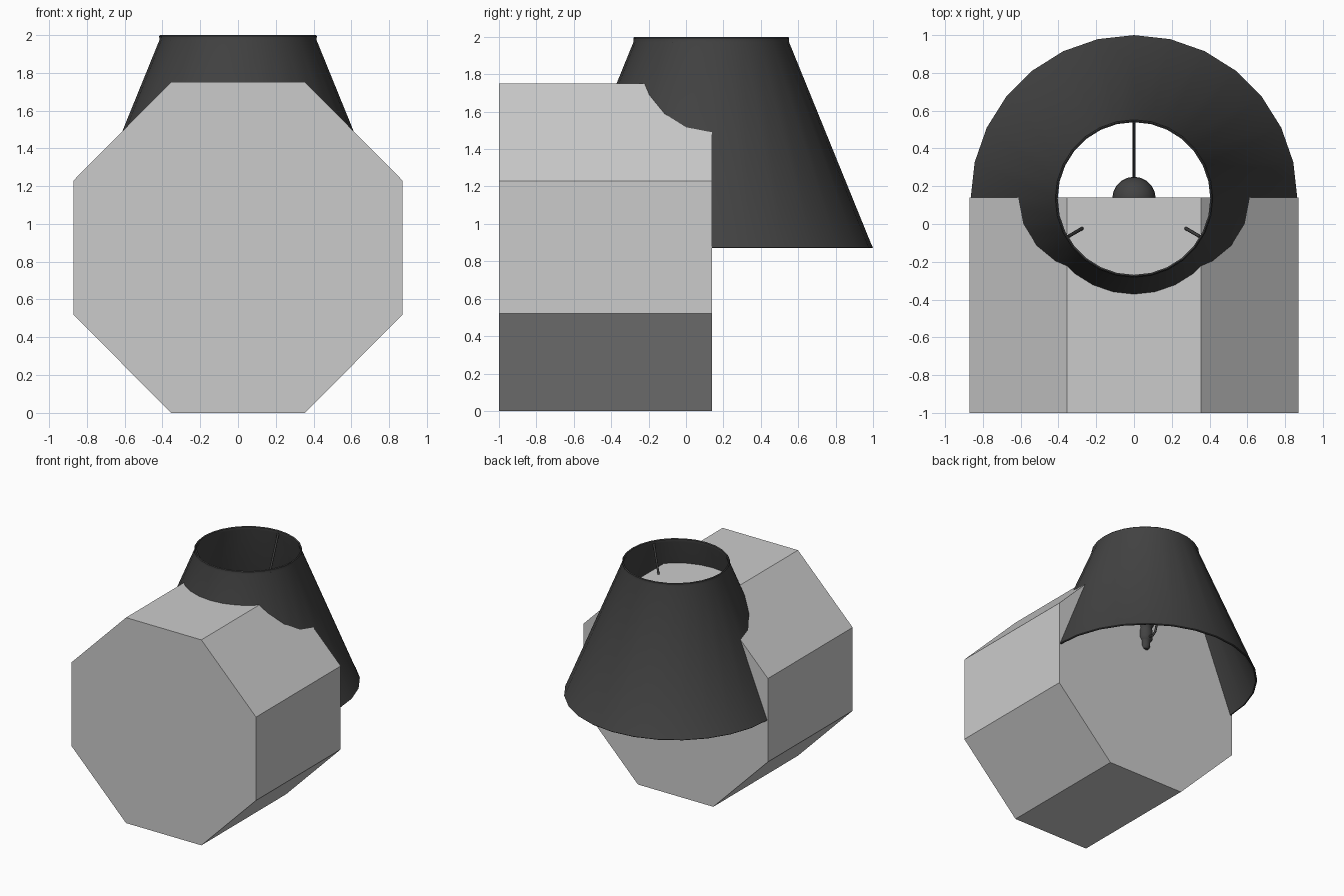
import bpy, bmesh, math
from mathutils import Vector

if "Cube" in bpy.data.objects:
    bpy.data.objects.remove(bpy.data.objects["Cube"])

AXIS_Y = 0.135  # centre line of the lamp

dark = bpy.data.materials.new("dark_fabric")
dark.diffuse_color = (0.055, 0.055, 0.055, 1)
dark.use_nodes = True
dark.node_tree.nodes["Principled BSDF"].inputs["Base Color"].default_value = dark.diffuse_color


def add_object(name, bm, smooth=None, mat=None):
    bmesh.ops.recalc_face_normals(bm, faces=bm.faces)
    me = bpy.data.meshes.new(name)
    bm.to_mesh(me)
    bm.free()
    ob = bpy.data.objects.new(name, me)
    bpy.context.collection.objects.link(ob)
    if mat:
        me.materials.append(mat)
    if smooth:
        bpy.ops.object.select_all(action='DESELECT')
        ob.select_set(True)
        bpy.context.view_layer.objects.active = ob
        bpy.ops.object.shade_smooth_by_angle(angle=math.radians(smooth))
    return ob


def lathe(name, profile, sides, closed=False, smooth=40):
    """Spin (radius, z) points around the lamp axis."""
    bm = bmesh.new()
    vs = [bm.verts.new((0, AXIS_Y + r, z)) for r, z in profile]
    pairs = list(zip(vs, vs[1:])) + ([(vs[-1], vs[0])] if closed else [])
    edges = [bm.edges.new(p) for p in pairs]
    bmesh.ops.spin(bm, geom=vs + edges, cent=(0, AXIS_Y, 0), axis=(0, 0, 1),
                   angle=math.tau, steps=sides, use_merge=True)
    bmesh.ops.remove_doubles(bm, verts=bm.verts, dist=1e-5)
    return add_object(name, bm, smooth, dark)


# Octagonal body: a profile extruded front to back
bm = bmesh.new()
outline = [(0.355, 0), (0.87, 0.52), (0.87, 1.23), (0.355, 1.75)]
outline += [(-x, z) for x, z in reversed(outline)]
face = bm.faces.new([bm.verts.new((x, -1, z)) for x, z in outline])
ext = bmesh.ops.extrude_face_region(bm, geom=[face], use_keep_orig=True)
bmesh.ops.translate(bm, vec=(0, 1.14, 0),
                    verts=[v for v in ext["geom"] if isinstance(v, bmesh.types.BMVert)])
add_object("octagonal_body", bm)

# Tapered shade with a thin wall and rolled rims at both ends
lathe("lamp_shade", [
    (0.865, 0.875), (0.857, 0.888), (0.416, 1.972), (0.417, 1.994), (0.411, 2.0),
    (0.404, 1.994), (0.404, 1.972), (0.846, 0.888), (0.852, 0.87), (0.861, 0.87)],
    28, closed=True)

# Bulb: round head running down into a neck
bulb_z, bulb_r = 1.47, 0.115
head = [(max(bulb_r * math.sin(a), 0), bulb_z + bulb_r * math.cos(a))
        for a in (math.radians(15 * i) for i in range(10))]
lathe("bulb", head + [(0.055, 1.34), (0.045, 1.29)], 20)

# Socket: stepped cup with a narrow rounded end
lathe("socket", [(0, 1.31), (0.055, 1.31), (0.058, 1.235), (0.045, 1.215),
                 (0.038, 1.205), (0.038, 1.165), (0.022, 1.14), (0, 1.135)], 16)

# Three wire arms from the top rim down to the socket
path = [(0.407, 1.975), (0.135, 1.29), (0.118, 1.245), (0.09, 1.225), (0.05, 1.235)]
for i in range(3):
    a = math.radians(90 + 120 * i)
    out = Vector((math.cos(a), math.sin(a), 0))
    side = Vector((-math.sin(a), math.cos(a), 0))
    pts = [out * r + Vector((0, AXIS_Y, z)) for r, z in path]
    bm = bmesh.new()
    rings = []
    for k, p in enumerate(pts):
        t = (pts[min(k + 1, len(pts) - 1)] - pts[max(k - 1, 0)]).normalized()
        n = t.cross(side)
        rings.append([bm.verts.new(p + 0.009 * (side * math.cos(q) + n * math.sin(q)))
                      for q in (math.tau * j / 8 for j in range(8))])
    for r0, r1 in zip(rings, rings[1:]):
        for j in range(8):
            m = (j + 1) % 8
            bm.faces.new((r0[j], r0[m], r1[m], r1[j]))
    bm.faces.new(rings[0])
    bm.faces.new(rings[-1])
    add_object(f"wire_arm_{i + 1}", bm, 60, dark)
